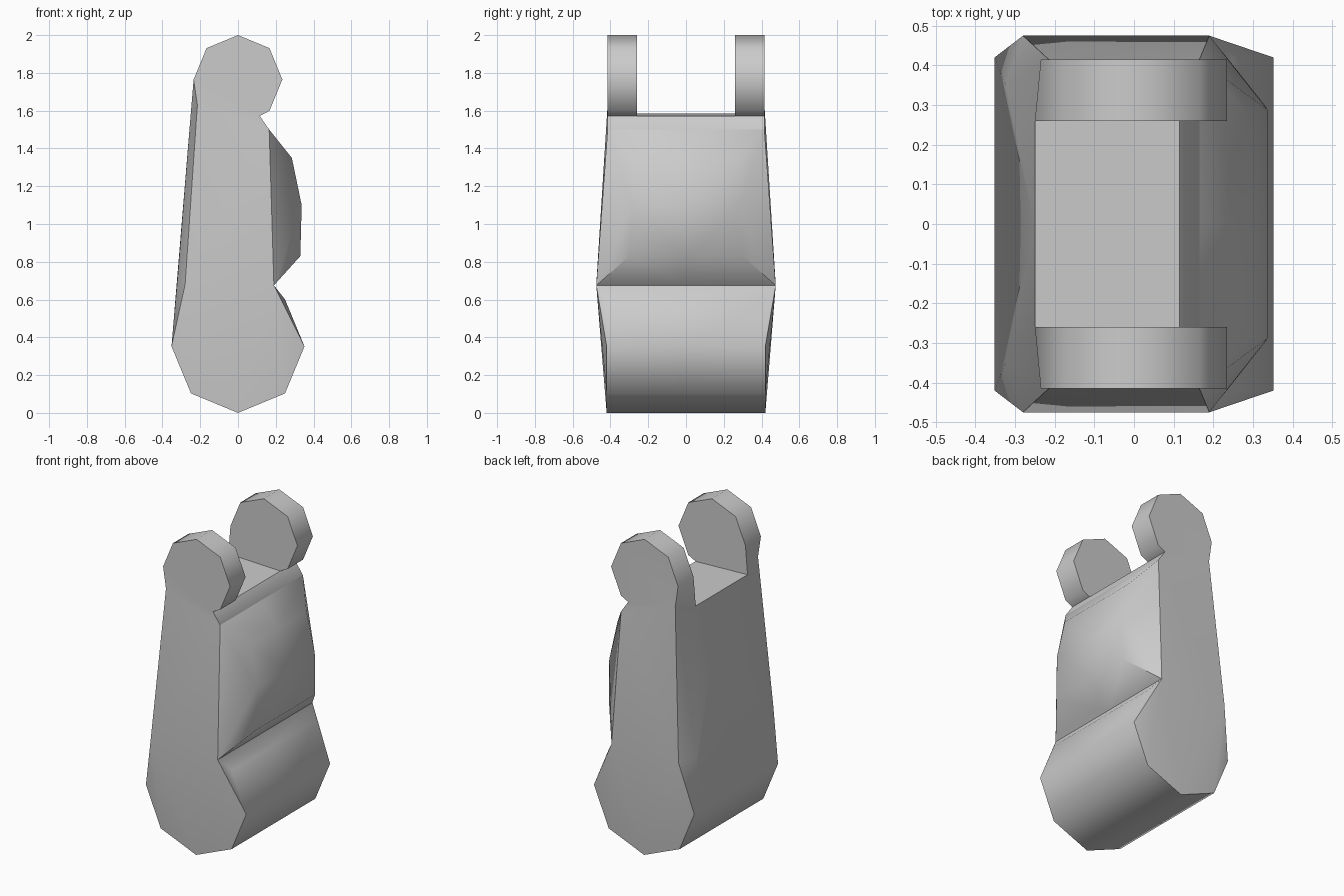
import bpy, bmesh, math

if "Cube" in bpy.data.objects:
    bpy.data.objects.remove(bpy.data.objects["Cube"])


def octagon(cz, r, steps):
    """Points (x, z) of an octagon about x = 0, at the given 45-degree steps."""
    return [(r * math.cos(math.radians(45 * k)), cz + r * math.sin(math.radians(45 * k)))
            for k in steps]


def at(points, y):
    return [(x, y, z) for x, z in points]


def strip(a, b):
    """Quads joining two point rows."""
    return [[a[i], a[i + 1], b[i + 1], b[i]] for i in range(len(a) - 1)]


def mirrored_object(name, faces):
    """Build faces on the +y side and their mirror image as one mesh."""
    bm = bmesh.new()
    for s in (1, -1):
        for f in faces:
            bm.faces.new([bm.verts.new((x, s * y, z)) for x, y, z in f])
    bmesh.ops.remove_doubles(bm, verts=bm.verts, dist=0.0005)
    bmesh.ops.recalc_face_normals(bm, faces=bm.faces)
    mesh = bpy.data.meshes.new(name)
    bm.to_mesh(mesh)
    bm.free()
    ob = bpy.data.objects.new(name, mesh)
    bpy.context.collection.objects.link(ob)
    bpy.ops.object.select_all(action='DESELECT')
    bpy.context.view_layer.objects.active = ob
    ob.select_set(True)
    bpy.ops.object.shade_smooth_by_angle(angle=math.radians(47))


# key widths and profiles (x, z)
HUB_Y, WAIST_Y, TOP_Y, SLOT_Y = 0.42, 0.475, 0.415, 0.26
hub = octagon(0.352, 0.352, range(-4, 2))        # back, round the bottom, to the front
knuckle = octagon(1.765, 0.235, range(-1, 5))    # front, over the top, to the back
notch, waist, shoulder = (0.115, 1.572), (0.19, 0.675), (0.165, 1.5)
slot_back = (-0.25, 1.585)

hub_o = at(hub, HUB_Y)
kn_o, kn_i = at(knuckle, TOP_Y), at(knuckle, SLOT_Y)
notch_o, notch_i, notch_c = [(notch[0], y, notch[1]) for y in (TOP_Y, SLOT_Y, 0)]
slot_i, slot_c = [(slot_back[0], y, slot_back[1]) for y in (SLOT_Y, 0)]
waist_o, waist_c = [(waist[0], y, waist[1]) for y in (WAIST_Y, 0)]
should_o, should_c = [(shoulder[0], y, shoulder[1]) for y in (TOP_Y, 0)]
back_low, back_top = (-0.28, WAIST_Y, 0.68), (-0.215, TOP_Y, 1.63)
back_mid = (-0.323, 0.35, 0.68)

# body: rounded hub, tapered sides, chamfered back, two knuckles and slot
body = strip(at(hub, 0), hub_o)
body.append([(hub[-1][0], 0, hub[-1][1]), hub_o[-1], waist_o, waist_c])
body += [[back_low, hub_o[i], hub_o[i + 1]] for i in range(2)]
body.append([back_low, hub_o[2], waist_o])
body += [[waist_o, hub_o[i], hub_o[i + 1]] for i in range(2, 5)]
body.append([back_low, waist_o, should_o, back_top])
body.append([should_o, notch_o] + kn_o + [back_top])
body.append([(hub[0][0], 0, hub[0][1]), hub_o[0], back_mid, slot_i, slot_c])
body += [[hub_o[0], back_mid, back_low],
         [back_mid, slot_i, back_top, back_low],
         [slot_i, kn_i[-1], kn_o[-1], back_top]]
body += strip([notch_i] + kn_i, [notch_o] + kn_o)
body.append([notch_i] + kn_i + [slot_i])
body.append([slot_c, slot_i, notch_i, notch_c])
body.append([should_c, should_o, notch_o, notch_i, notch_c])
body.append([waist_c, waist_o, should_o, should_c])
mirrored_object("finger_segment_body", body)

# raised pad on the front of the segment
pad_o = [(0.33, 0.30, 0.83), (0.337, 0.288, 1.1), (0.285, 0.28, 1.35)]
pad_c = [(x, 0, z) for x, y, z in pad_o]
pad = strip([waist_c] + pad_c + [should_c], [waist_o] + pad_o + [should_o])
pad.append([waist_o, pad_o[0], pad_o[1]])
pad.append([waist_o, pad_o[1], should_o])
pad.append([pad_o[1], pad_o[2], should_o])
mirrored_object("front_pad", pad)
